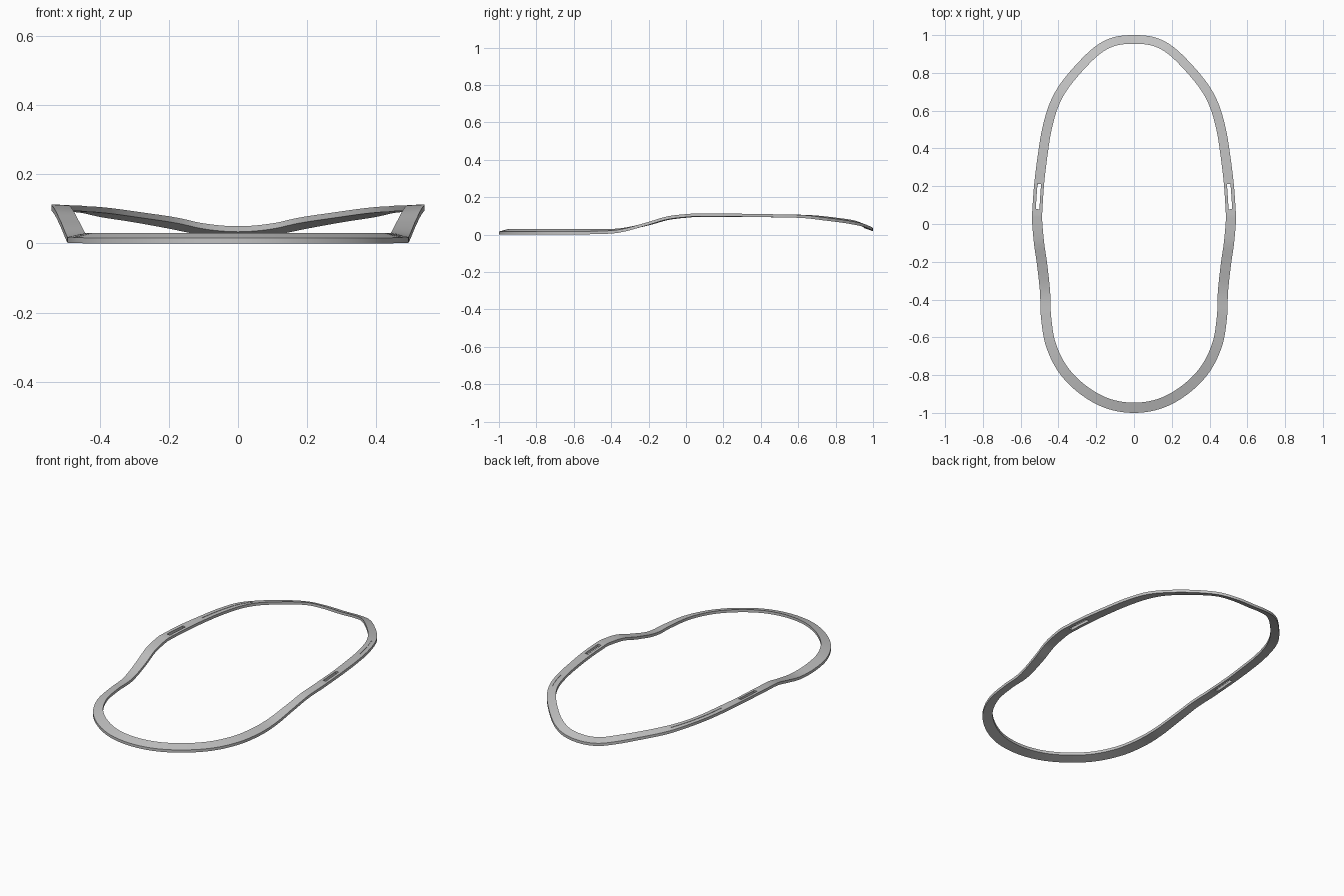
import bpy
import bmesh
from mathutils import Vector

cube = bpy.data.objects.get("Cube")
if cube:
    bpy.data.objects.remove(cube)

grey = bpy.data.materials.new("plain grey")
grey.use_nodes = True
colour = (0.54, 0.54, 0.54, 1)
grey.diffuse_color = colour
grey.node_tree.nodes["Principled BSDF"].inputs["Base Color"].default_value = colour

# One half of the rim, front to back: outer x, outer y, outer top z, inner top z
HALF = [
    (0, -1, .016, .031), (.15, -.975, .016, .031), (.285, -.9, .016, .031),
    (.395, -.79, .016, .031), (.465, -.65, .017, .031), (.492, -.5, .018, .03),
    (.498, -.36, .026, .033), (.513, -.22, .062, .062), (.53, -.1, .097, .094),
    (.54, .02, .111, .108), (.538, .08, .113, .11), (.528, .215, .113, .11),
    (.51, .36, .11, .11), (.487, .5, .108, .108), (.45, .63, .104, .106),
    (.395, .735, .092, .101), (.305, .845, .078, .089), (.205, .94, .06, .075),
    (.11, .988, .042, .058), (0, 1, .034, .05),
]
LOOP = [Vector(p) for p in HALF + [(-x, y, a, b) for x, y, a, b in HALF[-2:0:-1]]]
COUNT = len(LOOP)
STEPS = 8
THICKNESS = .016


def station(s):
    """Smooth closed interpolation through the rim points."""
    i, t = int(s // 1), s % 1
    a, b, c, d = (LOOP[(i + k) % COUNT] for k in (-1, 0, 1, 2))
    return b + (c - a) * t / 2 + (2 * a - 5 * b + 4 * c - d) * t * t / 2 \
        + (3 * b - a - 3 * c + d) * t ** 3 / 2


def section(s, across, rise):
    """Four corners of the band at s; across and rise are (from, to) spans."""
    p, ahead, behind = station(s), station(s + .05), station(s - .05)
    tangent = (ahead - behind).xy.normalized()
    inward = Vector((-tangent.y, tangent.x))
    width = .054 - .008 * max(p.y, 0)
    corners = []
    for u, h in ((0, 0), (1, 0), (1, 1), (0, 1)):
        f = across[u]
        spot = p.xy + inward * width * f
        corners.append((spot.x, spot.y, p.z + (p.w - p.z) * f + rise[h]))
    return corners


def sweep(name, start, end, across, rise, closed=False):
    """Band of rectangular sections swept along the rim."""
    bm = bmesh.new()
    n = round((end - start) * STEPS)
    rings = [[bm.verts.new(c) for c in section(start + i / STEPS, across, rise)]
             for i in range(n if closed else n + 1)]
    for i in range(n):
        a, b = rings[i], rings[(i + 1) % len(rings)]
        for k in range(4):
            m = (k + 1) % 4
            bm.faces.new((a[k], a[m], b[m], b[k]))
    if not closed:
        bm.faces.new(rings[0])
        bm.faces.new(rings[-1])
    bmesh.ops.recalc_face_normals(bm, faces=bm.faces)
    mesh = bpy.data.meshes.new(name)
    bm.to_mesh(mesh)
    bm.free()
    mesh.materials.append(grey)
    obj = bpy.data.objects.new(name, mesh)
    bpy.context.collection.objects.link(obj)
    return obj


rim = sweep("rim_band", 0, COUNT, (0, 1), (-THICKNESS, 0), closed=True)

# Through slots on both sides, and shallow grooves behind them
cutters = [
    sweep("left_slot_cutter", 10, 11, (.34, .7), (-.05, .05)),
    sweep("right_slot_cutter", COUNT - 11, COUNT - 10, (.34, .7), (-.05, .05)),
    sweep("left_groove_cutter", 12.75, 14.25, (.4, .5), (-.002, .03)),
    sweep("right_groove_cutter", COUNT - 14.75, COUNT - 12, (.45, .55), (-.002, .03)),
]
bpy.context.view_layer.objects.active = rim
for cutter in cutters:
    cutter.hide_render = True
    mod = rim.modifiers.new("cut", "BOOLEAN")
    mod.operation = "DIFFERENCE"
    mod.solver = "EXACT"
    mod.object = cutter
    bpy.ops.object.modifier_apply(modifier=mod.name)
    bpy.data.objects.remove(cutter)

# Smooth along the band, sharp at its edges
bpy.ops.object.select_all(action="DESELECT")
rim.select_set(True)
bpy.ops.object.shade_smooth_by_angle(angle=.6)
